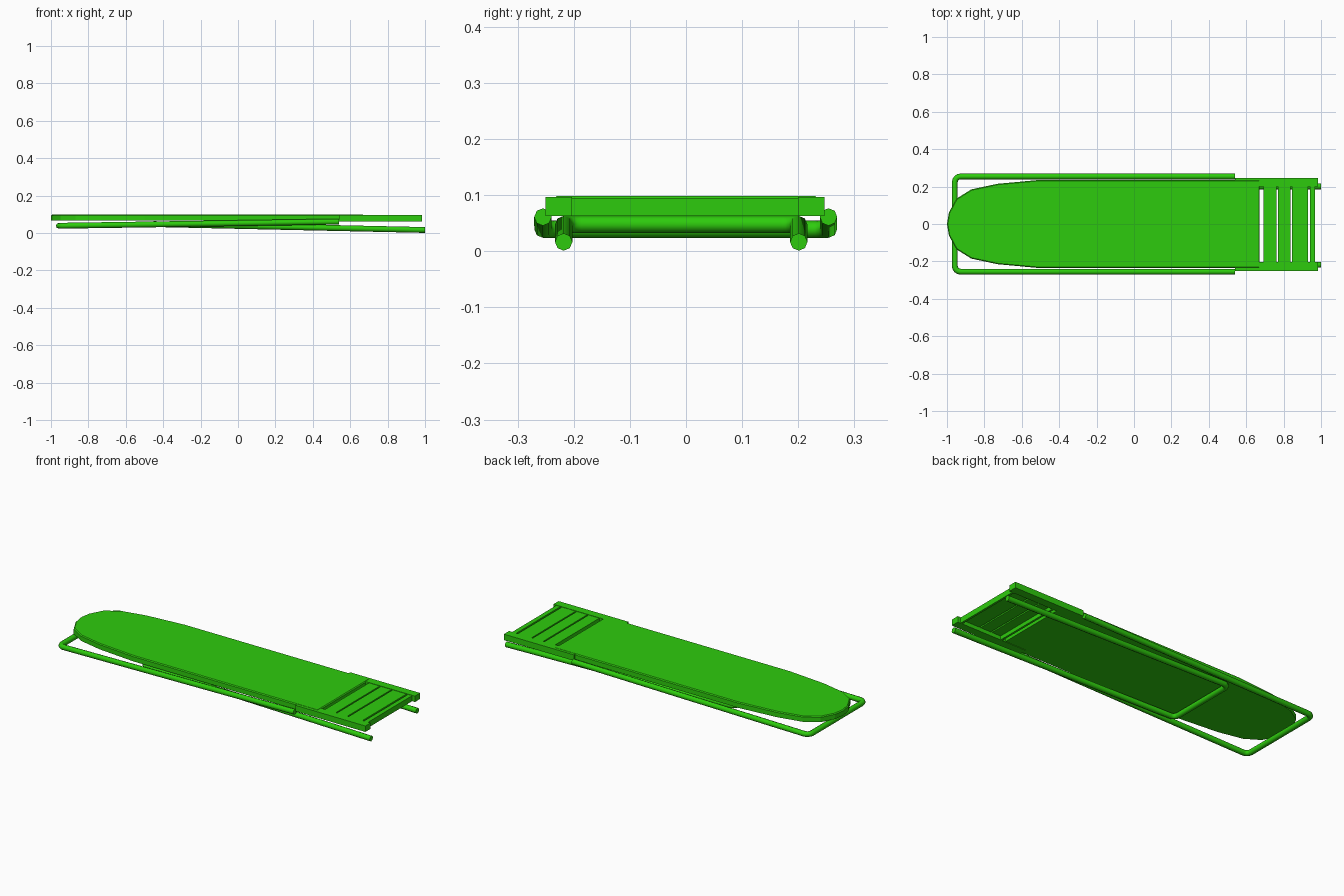
import bpy, bmesh, math
from mathutils import Vector

cube = bpy.data.objects.get("Cube")
if cube:
    bpy.data.objects.remove(cube, do_unlink=True)

GREEN = (0.027, 0.6, 0.004, 1)
mat = bpy.data.materials.new("bright_green")
mat.use_nodes = True
mat.diffuse_color = GREEN
mat.node_tree.nodes["Principled BSDF"].inputs["Base Color"].default_value = GREEN


def add_object(name, data):
    obj = bpy.data.objects.new(name, data)
    bpy.context.collection.objects.link(obj)
    data.materials.append(mat)
    return obj


def box(name, lo, hi):
    lo, hi = Vector(lo), Vector(hi)
    bm = bmesh.new()
    bmesh.ops.create_cube(bm, size=1)
    for v in bm.verts:
        v.co = (lo + hi) / 2 + v.co * (hi - lo)
    mesh = bpy.data.meshes.new(name)
    bm.to_mesh(mesh)
    bm.free()
    return add_object(name, mesh)


def u_tube(name, x_end, z_end, x_bar, z_bar, y_lo, y_hi, corner=0.03):
    """Octagonal tube: two arms joined by a crossbar with rounded corners."""
    slope = (z_end - z_bar) / (x_end - x_bar)
    half = []
    for i in range(5):
        a = math.radians(90 * i / 4)
        x = x_bar + corner * (1 - math.sin(a))
        half.append((x, corner * (1 - math.cos(a))))
    path = [(x_end, y_lo)] + [(x, y_lo + d) for x, d in half]
    path += [(x, y_hi - d) for x, d in reversed(half)] + [(x_end, y_hi)]

    curve = bpy.data.curves.new(name, 'CURVE')
    curve.dimensions = '3D'
    curve.twist_mode = 'Z_UP'
    curve.bevel_depth = 0.0155
    curve.bevel_resolution = 2
    curve.use_fill_caps = True
    spline = curve.splines.new('POLY')
    spline.points.add(len(path) - 1)
    for p, (x, y) in zip(spline.points, path):
        p.co = (x, y, z_bar + slope * (x - x_bar), 1)
    obj = add_object(name, curve)
    bpy.ops.object.select_all(action='DESELECT')
    obj.select_set(True)
    bpy.context.view_layer.objects.active = obj
    bpy.ops.object.convert(target='MESH')
    bpy.ops.object.shade_smooth_by_angle(angle=math.radians(50))


# Padded board with a tapered, rounded nose
side = [(-0.99, 0.06), (-0.95, 0.135), (-0.87, 0.185), (-0.73, 0.215),
        (-0.5, 0.236), (0.672, 0.236)]
outline = [(-1, 0)] + [(x, -y) for x, y in side] + side[::-1]
bm = bmesh.new()
bottom = bm.faces.new([bm.verts.new((x, y, 0.066)) for x, y in outline])
top = bmesh.ops.extrude_face_region(bm, geom=[bottom])["geom"]
bmesh.ops.translate(bm, vec=(0, 0, 0.032),
                    verts=[g for g in top if isinstance(g, bmesh.types.BMVert)])
bmesh.ops.recalc_face_normals(bm, faces=bm.faces)
rim = [e for e in bm.edges if all(v.co.z > 0.09 for v in e.verts)]
bmesh.ops.bevel(bm, geom=rim, offset=0.005, segments=1, affect='EDGES')
mesh = bpy.data.meshes.new("board")
bm.to_mesh(mesh)
bm.free()
add_object("board", mesh)

# Side rails of the iron rest
box("left_rail", (0.54, 0.2, 0.063), (0.985, 0.247, 0.097))
box("right_rail", (0.54, -0.25, 0.063), (0.985, -0.203, 0.097))

# Slats and cross bars of the iron rest
slats = [(0.693, 0.761), (0.769, 0.836), (0.844, 0.931), (0.941, 0.967)]
for i, (a, b) in enumerate(slats):
    box(f"rest_slat_{i + 1}", (a, -0.204, 0.085), (b, 0.201, 0.095))
box("inner_cross_bar", (0.693, -0.204, 0.063), (0.705, 0.201, 0.09))
box("end_cross_bar", (0.955, -0.204, 0.063), (0.967, 0.201, 0.095))

# Folded legs
u_tube("outer_leg_frame", 0.54, 0.061, -0.958, 0.039, -0.255, 0.254)
u_tube("inner_leg_frame", 1.0, 0.0165, -0.45, 0.048, -0.218, 0.201)
